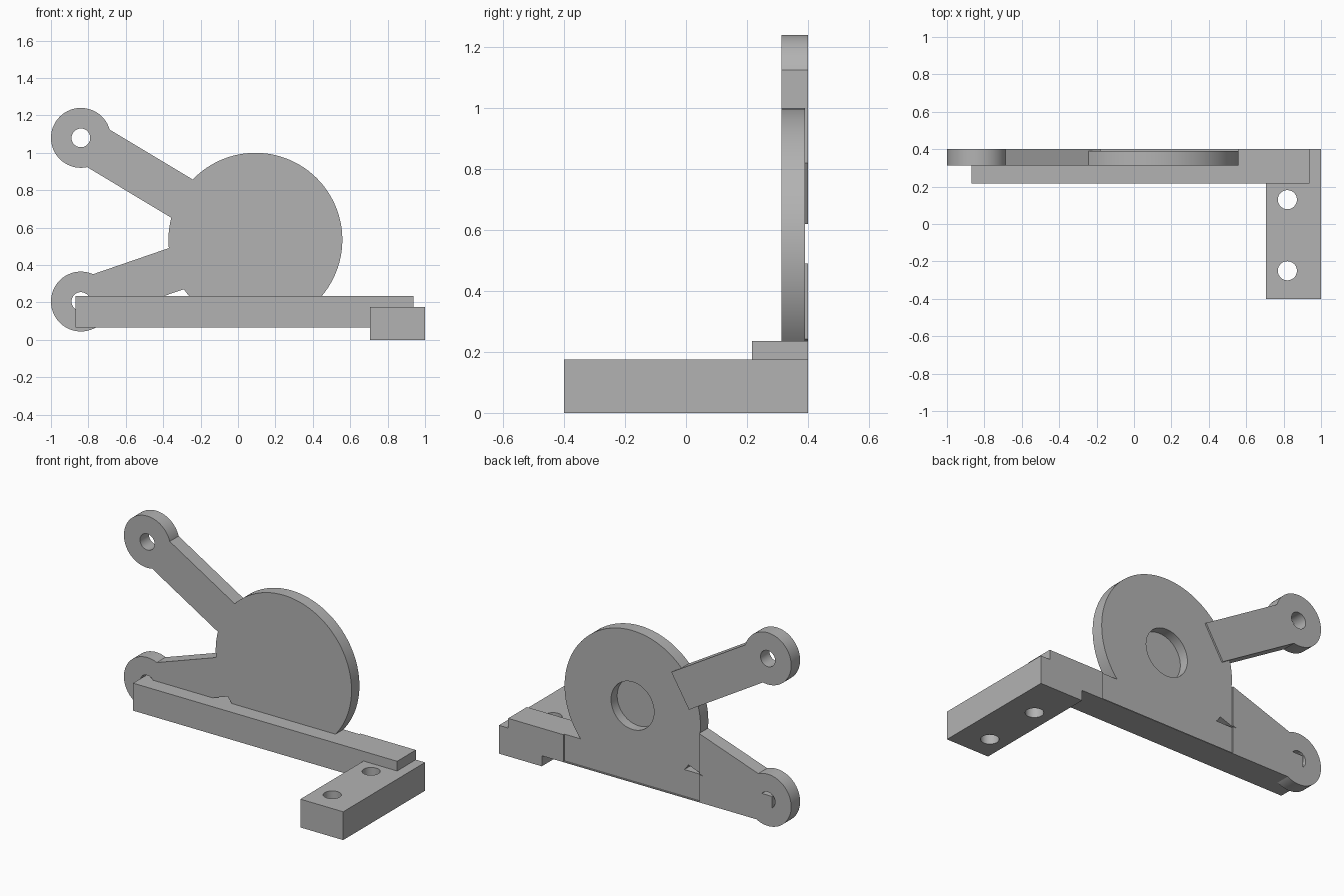
import bpy
from math import radians, cos, sin

cube = bpy.data.objects.get("Cube")
if cube:
    bpy.data.objects.remove(cube, do_unlink=True)

grey = bpy.data.materials.new("plain grey")
grey.use_nodes = True
grey.diffuse_color = (0.45, 0.45, 0.45, 1)
grey.node_tree.nodes["Principled BSDF"].inputs["Base Color"].default_value = (0.45, 0.45, 0.45, 1)

FRONT, BACK, STEP = 0.313, 0.40, 0.39   # plate front, plate back, recessed back
HUB, HUB_R = (0.093, 0.535), 0.465


def finish(name):
    obj = bpy.context.object
    obj.name = name
    bpy.ops.object.transform_apply(location=False, rotation=True, scale=True)
    obj.data.materials.clear()
    obj.data.materials.append(grey)
    return obj


def box(name, x, y, z, tilt=0):
    spans = (x, y, z)
    bpy.ops.mesh.primitive_cube_add(size=1, location=[(a + b) / 2 for a, b in spans],
                                    rotation=(0, tilt, 0))
    bpy.context.object.scale = [b - a for a, b in spans]
    return finish(name)


def disc(name, centre, radius, y0, y1):
    """Cylinder lying along y."""
    bpy.ops.mesh.primitive_cylinder_add(vertices=96, radius=radius, depth=y1 - y0,
                                        location=(centre[0], (y0 + y1) / 2, centre[1]),
                                        rotation=(radians(90), 0, 0))
    return finish(name)


def combine(target, other, operation):
    mod = target.modifiers.new(operation, "BOOLEAN")
    mod.operation, mod.object, mod.solver = operation, other, "EXACT"
    bpy.context.view_layer.objects.active = target
    bpy.ops.object.modifier_apply(modifier=mod.name)
    bpy.data.objects.remove(other, do_unlink=True)


def arm(name, eye, angle):
    """Straight arm starting just outside the eye hole and ending inside the hub."""
    start, end, half = 0.10, 0.70, 0.117
    mid, reach = (start + end) / 2, (end - start) / 2
    x, z = eye[0] + mid * cos(angle), eye[1] + mid * sin(angle)
    return box(name, (x - reach, x + reach), (FRONT, BACK), (z - half, z + half), -angle)


# Rail, arms and pierced eyes
frame = box("lever_bracket", (-0.87, 0.937), (0.217, BACK), (0.065, 0.235))
for label, eye, angle in (("upper", (-0.84, 1.08), radians(-31)),
                          ("lower", (-0.84, 0.205), radians(19))):
    ring = disc(label + "_eye", eye, 0.16, FRONT, BACK)
    combine(ring, disc(label + "_eye_hole", eye, 0.05, 0, 1), "DIFFERENCE")
    combine(ring, arm(label + "_arm", eye, angle), "UNION")
    combine(frame, ring, "UNION")

# Shallow step across the back, as wide as the hub
combine(frame, box("back_step", (HUB[0] - HUB_R, HUB[0] + HUB_R), (STEP, 0.5),
                   (HUB[1] - HUB_R, HUB[1] + HUB_R)), "DIFFERENCE")

# Hub disc with a blind round pocket in its back
combine(frame, disc("hub_disc", HUB, HUB_R, FRONT, STEP), "UNION")
combine(frame, disc("hub_pocket", HUB, 0.147, STEP - 0.06, 0.5), "DIFFERENCE")

# Foot block with two upright bolt holes
foot = box("foot", (0.707, 1.0), (-0.40, BACK), (0, 0.175))
combine(frame, foot, "UNION")
for y in (0.13, -0.25):
    bpy.ops.mesh.primitive_cylinder_add(vertices=64, radius=0.051, depth=1, location=(0.82, y, 0))
    combine(frame, finish("bolt_hole"), "DIFFERENCE")

bpy.ops.object.select_all(action="DESELECT")
frame.select_set(True)
bpy.context.view_layer.objects.active = frame
bpy.ops.object.shade_smooth_by_angle(angle=radians(30))
